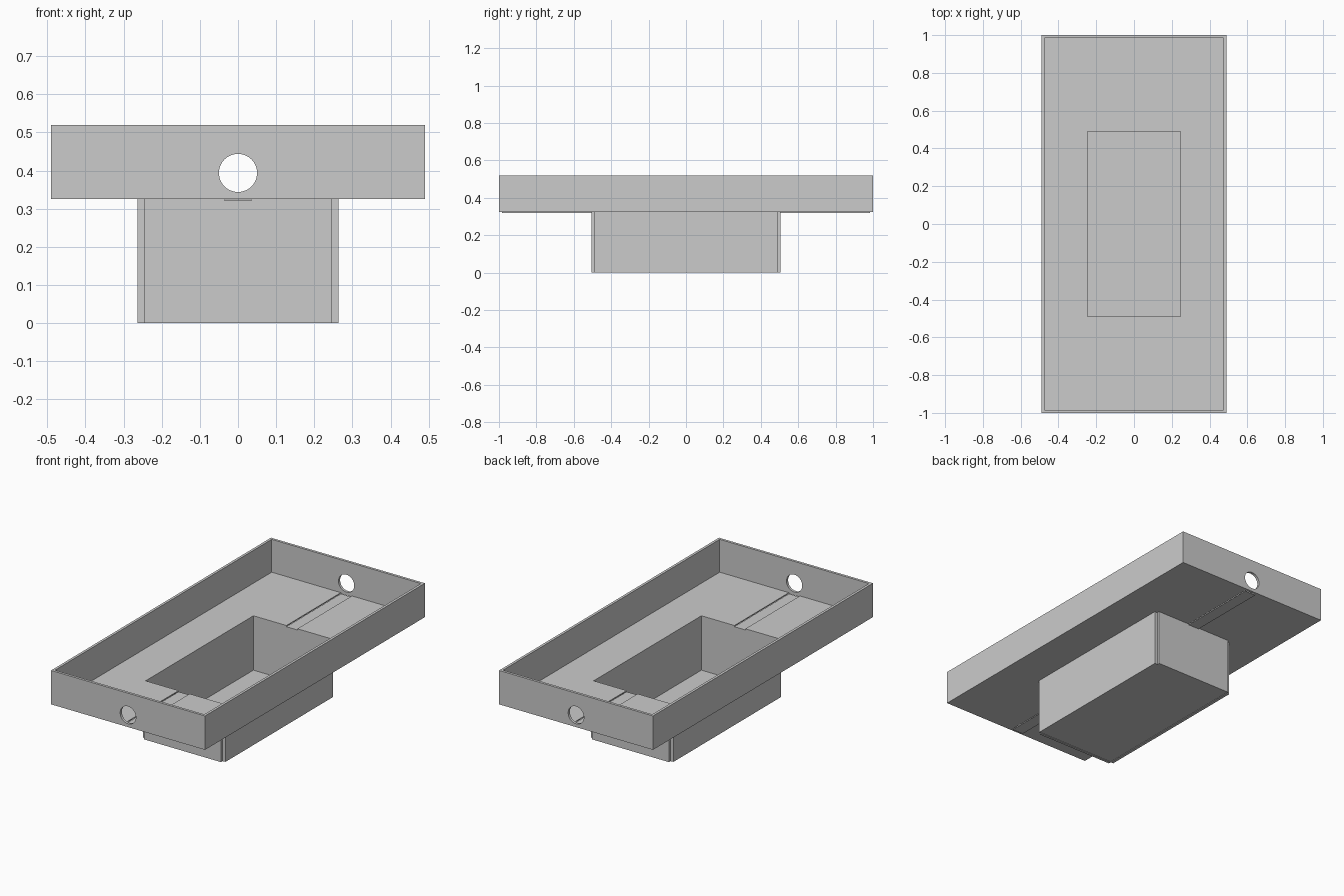
import bpy, math

if "Cube" in bpy.data.objects:
    bpy.data.objects.remove(bpy.data.objects["Cube"])

def box(name, x0, x1, y0, y1, z0, z1):
    bpy.ops.mesh.primitive_cube_add(size=1, location=((x0+x1)/2, (y0+y1)/2, (z0+z1)/2))
    o = bpy.context.object
    o.name = name
    o.scale = (x1-x0, y1-y0, z1-z0)
    bpy.ops.object.transform_apply(location=True, rotation=True, scale=True)
    return o

W, L, T = 0.49, 1.0, 0.015          # tray half width, half length, wall thickness
Z0, ZF, Z1 = 0.325, 0.331, 0.52     # tray underside, floor, rim
BX, BY, BT = 0.245, 0.49, 0.018     # basin opening and wall thickness
GX, GZ = 0.035, 0.32                # drain channel half width, underside

# Round pipe cutter through both end walls
bpy.ops.mesh.primitive_cylinder_add(vertices=48, radius=0.05, depth=2.4,
    location=(0, 0, 0.394), rotation=(math.pi/2, 0, 0))
cutter = bpy.context.object
cutter.name = "pipe_hole_cutter"
cutter.hide_render = True
cutter.hide_set(True)

for s, side in ((-1, "a"), (1, "b")):
    # Tray walls
    x = sorted((s*W, s*(W-T)))
    box("tray_side_wall_"+side, *x, -L, L, Z0, Z1)
    y = sorted((s*L, s*(L-T)))
    end = box("tray_end_wall_"+side, -W+T, W-T, *y, Z0, Z1)
    m = end.modifiers.new("pipe_hole", 'BOOLEAN')
    m.object, m.solver = cutter, 'EXACT'

    # Tray floor beside the basin
    x = sorted((s*BX, s*(W-T)))
    box("tray_floor_side_"+side, *x, -L+T, L-T, Z0, ZF)

    # Tray floor beyond the basin, split by the sunken channel
    y = sorted((s*BY, s*(L-T)))
    for t, half in ((-1, "left"), (1, "right")):
        x = sorted((t*GX, t*BX))
        box("tray_floor_end_%s_%s" % (side, half), *x, *y, Z0, ZF)
    box("drain_channel_"+side, -GX, GX, *y, GZ, GZ+0.004)

    # Basin walls, leaving open notches at the corners
    x = sorted((s*BX, s*(BX+BT)))
    box("basin_side_wall_"+side, *x, -BY, BY, 0, Z0)
    y = sorted((s*BY, s*(BY+BT*0.85)))
    box("basin_end_wall_"+side, -BX, BX, *y, 0, GZ)
    for t, half in ((-1, "left"), (1, "right")):
        x = sorted((t*GX, t*BX))
        box("basin_end_top_%s_%s" % (side, half), *x, *y, GZ, Z0)

# Basin floor, slightly raised inside its walls
box("basin_floor", -BX, BX, -BY, BY, 0.003, 0.018)
